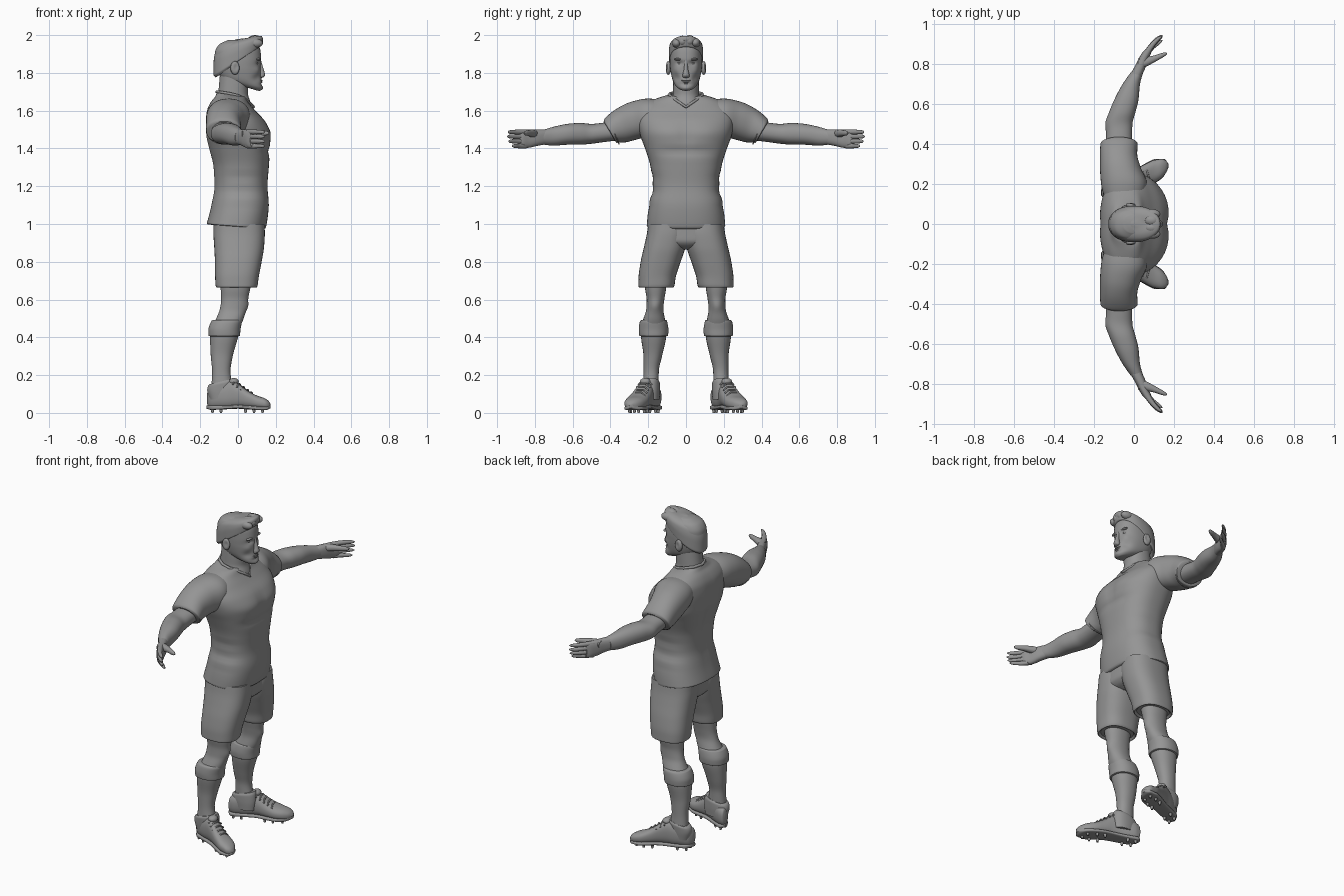
import bpy, bmesh, math
from mathutils import Vector

grey = bpy.data.materials.new("clay_grey")
grey.diffuse_color = (0.3, 0.3, 0.3, 1)
ORDER = {'X': (1, 2, 0), 'Y': (0, 2, 1), 'Z': (1, 0, 2)}   # (a, b, axis) -> xyz slots


def finish(ob, mirror):
    bpy.context.collection.objects.link(ob)
    ob.data.materials.append(grey)
    if mirror:
        m = ob.modifiers.new("mirror", 'MIRROR')
        m.use_axis = (False, True, False)
        m.use_mirror_merge = False
    return ob


def smooth_rows(rows, steps):
    """Monotone cubic interpolation between the given sections."""
    n = len(rows)
    d = [[q - p for p, q in zip(rows[i], rows[i + 1])] for i in range(n - 1)]

    def tan(i, k):
        if i == 0 or i == n - 1:
            return d[min(i, n - 2)][k]
        p, q = d[i - 1][k], d[i][k]
        return 2 * p * q / (p + q) if p * q > 0 else 0

    out = []
    for i in range(n - 1):
        for s in range(steps):
            t = s / steps
            h = (2*t**3 - 3*t*t + 1, t**3 - 2*t*t + t, 3*t*t - 2*t**3, t**3 - t*t)
            out.append([h[0]*rows[i][k] + h[1]*tan(i, k) + h[2]*rows[i+1][k] + h[3]*tan(i+1, k)
                        for k in range(6)])
    return out + [rows[-1]]


def loft(name, axis, rows, mirror=False, n=2.2, seg=40, steps=5):
    """Skin oval sections (position, a0, a1, b0, b1[, tilt along b]) along an axis."""
    rows = smooth_rows([list(r) + [0] * (6 - len(r)) for r in rows], steps)
    bm = bmesh.new()
    rings = []
    for t, a0, a1, b0, b1, tilt in rows:
        ring = []
        for i in range(seg):
            w = 2 * math.pi * i / seg
            c, s = math.cos(w), math.sin(w)
            c = math.copysign(abs(c) ** (2 / n), c)
            s = math.copysign(abs(s) ** (2 / n), s)
            p = [0, 0, 0]
            for slot, v in zip(ORDER[axis], ((a0+a1)/2 + (a1-a0)/2*c, (b0+b1)/2 + (b1-b0)/2*s, t + tilt*s)):
                p[slot] = v
            ring.append(bm.verts.new(p))
        rings.append(ring)
    for r, q in zip(rings, rings[1:]):
        for i in range(seg):
            j = (i + 1) % seg
            bm.faces.new((r[i], r[j], q[j], q[i]))
    bm.faces.new(rings[0])
    bm.faces.new(rings[-1])
    bmesh.ops.recalc_face_normals(bm, faces=bm.faces)
    me = bpy.data.meshes.new(name)
    bm.to_mesh(me)
    bm.free()
    return finish(bpy.data.objects.new(name, me), mirror)


def push(ob, centre, size, move):
    """Soft sculpting stroke, applied on both sides."""
    for s in ((1, -1) if centre[1] else (1,)):
        for v in ob.data.vertices:
            e = sum(((p - c) / r) ** 2 for p, c, r in zip(v.co, (centre[0], s*centre[1], centre[2]), size))
            v.co += Vector((move[0], s * move[1], move[2])) * math.exp(-e)


def blob(name, loc, size, mirror=False):
    bm = bmesh.new()
    bmesh.ops.create_uvsphere(bm, u_segments=20, v_segments=12, radius=1)
    for v in bm.verts:
        v.co = Vector([c + p * s for c, p, s in zip(loc, v.co, size)])
    me = bpy.data.meshes.new(name)
    bm.to_mesh(me)
    bm.free()
    return finish(bpy.data.objects.new(name, me), mirror)


def cord(name, pts, r, closed=False):
    cu = bpy.data.curves.new(name, 'CURVE')
    cu.dimensions, cu.bevel_depth, cu.bevel_resolution, cu.use_fill_caps = '3D', r, 2, True
    sp = cu.splines.new('POLY')
    sp.points.add(len(pts) - 1)
    for p, co in zip(sp.points, pts):
        p.co = (*co, 1)
    sp.use_cyclic_u = closed
    return finish(bpy.data.objects.new(name, cu), False)


# Shirt body, with chest and back modelling and a few folds
shirt = loft("shirt", 'Z', [
    (.985, -.195, .195, -.155, .135, -.012), (.99, -.208, .208, -.166, .146, -.012),
    (1.1, -.197, .197, -.142, .163), (1.2, -.176, .176, -.127, .156), (1.3, -.187, .187, -.132, .163),
    (1.4, -.217, .217, -.155, .17), (1.47, -.242, .242, -.17, .17), (1.54, -.255, .255, -.172, .145),
    (1.6, -.25, .25, -.165, .092), (1.645, -.2, .2, -.145, .055), (1.67, -.14, .14, -.125, .042),
    (1.685, -.088, .088, -.112, .03, -.01)], n=2.45, seg=64)
push(shirt, (.15, .1, 1.48), (.06, .08, .06), (.008, 0, 0))
push(shirt, (.16, .06, 1.385), (.06, .12, .02), (-.007, 0, 0))
push(shirt, (.17, 0, 1.47), (.06, .025, .07), (-.008, 0, 0))
push(shirt, (-.16, 0, 1.35), (.06, .03, .2), (.012, 0, 0))
for z in (1.09, 1.17, 1.25):
    push(shirt, (.03, .19, z), (.12, .08, .014), (0, -.006, 0))
loft("sleeve", 'Y', [
    (.08, -.13, .03, 1.52, 1.65), (.2, -.165, .065, 1.465, 1.664), (.28, -.17, .035, 1.445, 1.647, .01),
    (.35, -.17, .016, 1.432, 1.605, .025), (.4, -.168, .018, 1.43, 1.556, .032),
    (.406, -.155, .006, 1.442, 1.543, .03)], True)
cord("sleeve_seam", [(-.0755 + .09*math.cos(a), s*(.385 + .03*math.sin(a)), 1.495 + .071*math.sin(a))
                     for s in (1,) for a in [i*math.pi/16 for i in range(32)]], .003, True)
cord("sleeve_seam_right", [(-.0755 + .09*math.cos(a), -.385 - .03*math.sin(a), 1.495 + .071*math.sin(a))
                           for a in [i*math.pi/16 for i in range(32)]], .003, True)
half = [(-.09, .055, 1.697), (-.045, .085, 1.69), (.0, .085, 1.679), (.04, .06, 1.66)]
cord("collar", [(-.112, 0, 1.7)] + half + [(.082, 0, 1.62)]
     + [(x, -y, z) for x, y, z in reversed(half)], .008, True)

# Shorts
loft("shorts_hips", 'Z', [(.865, -.06, .06, -.07, .07), (.885, -.13, .13, -.105, .115),
     (.92, -.205, .205, -.122, .134), (1.03, -.19, .19, -.125, .135)], n=2.5)
loft("shorts_leg", 'Z', [
    (.675, .08, .235, -.1, .085), (.664, .07, .245, -.112, .098), (.672, .062, .252, -.118, .103),
    (.72, .054, .251, -.121, .11), (.8, .028, .24, -.122, .125), (.88, .002, .222, -.126, .138),
    (.95, -.01, .207, -.13, .142), (1.0, 0, .2, -.13, .14)], True, n=2.5)

# Legs, socks and sock cuffs
leg = loft("leg", 'Z', [
    (.15, .145, .228, -.14, -.03), (.22, .144, .224, -.137, -.04), (.3, .127, .225, -.144, -.028),
    (.4, .105, .238, -.148, 0), (.45, .102, .24, -.14, .01), (.5, .112, .225, -.115, .03),
    (.55, .12, .21, -.096, .043), (.6, .115, .208, -.089, .052), (.66, .105, .217, -.092, .065),
    (.73, .1, .22, -.1, .075)], True)
push(leg, (.05, .163, .565), (.03, .03, .03), (.008, 0, 0))
loft("sock_cuff", 'Z', [
    (.405, .108, .235, -.145, 0), (.408, .096, .247, -.156, .01), (.44, .093, .25, -.157, .013),
    (.48, .099, .245, -.144, .02), (.49, .103, .239, -.137, .019), (.493, .115, .226, -.12, .01)], True)


# Boots, turned outwards
def mid(x):
    return .177 + .4 * (x + .115)


def boot_row(x, w, z0, z1):
    return (x, mid(x) - w, mid(x) + w, z0, z1)


loft("boot", 'X', [boot_row(*r) for r in (
    (-.164, .012, .05, .1), (-.155, .03, .03, .13), (-.13, .041, .022, .145), (-.08, .045, .022, .16),
    (-.04, .045, .025, .172), (0, .048, .027, .155), (.05, .054, .024, .118), (.1, .057, .02, .092),
    (.14, .047, .019, .078), (.163, .027, .024, .062), (.173, .006, .038, .046))], True, n=2.4)
loft("boot_sole", 'X', [boot_row(*r) for r in (
    (-.166, .012, .022, .04), (-.14, .041, .016, .04), (-.08, .044, .018, .04), (0, .048, .022, .042),
    (.06, .058, .018, .04), (.11, .059, .014, .036), (.15, .043, .015, .036), (.173, .008, .025, .04))],
    True, n=4)
loft("boot_collar", 'Z', [
    (.07, .14, .225, -.15, -.01), (.12, .137, .23, -.163, -.005), (.155, .138, .232, -.158, -.008, .012),
    (.168, .144, .227, -.15, -.015, .016)], True)
blob("boot_tongue", (-.022, mid(-.022), .165), (.026, .03, .02), True)
for i in range(5):
    x, h = -.015 + i * .021, .168 - i * .015
    for s in (1, -1):
        cord("lace", [(x + .012, s*(mid(x) - .036), h - .018), (x + .004, s*(mid(x) - .015), h),
                      (x - .004, s*(mid(x) + .015), h), (x - .012, s*(mid(x) + .036), h - .018)], .0045)
for x, w in ((-.135, .022), (-.09, .026), (.04, .034), (.085, .036), (.13, .024)):
    for s in (1, -1):
        y = mid(x) + s * w
        loft("stud", 'Z', [(0, y - .006, y + .006, x - .006, x + .006),
                           (.03, y - .011, y + .011, x - .011, x + .011)], True, seg=10, steps=1)

# Arms and hands
arm = loft("arm", 'Y', [
    (.3, -.14, -.005, 1.45, 1.56), (.44, -.14, -.01, 1.433, 1.536), (.5, -.144, -.008, 1.425, 1.53),
    (.56, -.125, .007, 1.42, 1.535), (.62, -.1, .022, 1.42, 1.531), (.7, -.058, .03, 1.415, 1.515),
    (.76, -.016, .046, 1.421, 1.497)], True)
loft("palm", 'Y', [
    (.74, -.025, .038, 1.422, 1.5), (.79, .004, .06, 1.413, 1.5), (.83, .024, .074, 1.404, 1.5),
    (.865, .046, .088, 1.402, 1.499), (.882, .064, .09, 1.408, 1.492)], True, n=2.5)
for z, k in ((1.487, 0), (1.463, .004), (1.438, -.004), (1.413, -.022)):
    loft("finger", 'Y', [
        (.845, .038, .074, z - .013, z + .013), (.89 + k*.5, .07, .102, z - .0125, z + .0125),
        (.922 + k, .1, .128, z - .011, z + .011), (.937 + k, .12, .141, z - .008, z + .008),
        (.943 + k, .134, .143, z - .003, z + .003)], True, seg=16)
loft("thumb", 'X', [
    (.02, .77, .83, 1.452, 1.495), (.07, .793, .838, 1.46, 1.5), (.11, .815, .847, 1.466, 1.497),
    (.14, .832, .857, 1.468, 1.494), (.158, .844, .86, 1.472, 1.49), (.165, .851, .857, 1.478, 1.484)],
    True, seg=20)

# Neck and head
loft("neck", 'Z', [
    (1.58, -.1, .1, -.11, .083), (1.64, -.082, .082, -.11, .068), (1.69, -.069, .069, -.105, .053),
    (1.74, -.068, .068, -.1, .055), (1.8, -.066, .066, -.095, .05)])
head = loft("head", 'Z', [
    (1.716, -.015, .015, .04, .1, -.01), (1.72, -.036, .036, 0, .118, -.014),
    (1.735, -.056, .056, -.04, .128, -.014), (1.76, -.07, .07, -.08, .126, -.006),
    (1.79, -.078, .078, -.1, .121), (1.83, -.084, .084, -.116, .119), (1.87, -.086, .086, -.125, .123),
    (1.91, -.086, .086, -.122, .12), (1.95, -.076, .076, -.1, .108), (1.975, -.045, .045, -.05, .07)],
    n=2.3, seg=72, steps=6)
push(head, (.11, .034, 1.852), (.03, .02, .012), (-.012, 0, 0))
push(head, (.1, .05, 1.815), (.03, .02, .018), (.004, .002, 0))
push(head, (.1, .05, 1.77), (.04, .02, .02), (-.006, -.004, 0))
push(head, (.125, 0, 1.74), (.03, .03, .006), (-.005, 0, 0))
push(head, (.12, 0, 1.72), (.03, .022, .012), (.005, 0, 0))
loft("nose", 'Z', [
    (1.774, -.01, .01, .105, .126), (1.779, -.018, .018, .105, .138), (1.79, -.018, .018, .105, .144),
    (1.815, -.012, .012, .105, .137), (1.845, -.009, .009, .105, .128), (1.87, -.012, .012, .1, .121)])
blob("brow", (.106, .036, 1.872), (.014, .028, .007), True)
blob("eye", (.094, .034, 1.852), (.012, .014, .008), True)
blob("upper_lip", (.119, 0, 1.76), (.011, .026, .004))
blob("lower_lip", (.119, 0, 1.751), (.011, .021, .005))
ear = blob("ear", (-.016, .094, 1.826), (.024, .015, .036), True)
push(ear, (-.01, .112, 1.83), (.012, .02, .018), (0, -.01, 0))

# Hair swept up at the front
hair = loft("hair", 'Z', [
    (1.855, -.082, .082, -.118, .108, .08), (1.865, -.09, .09, -.129, .12, .075),
    (1.91, -.091, .091, -.129, .128, .055), (1.947, -.086, .086, -.118, .132, .032),
    (1.968, -.07, .07, -.096, .126, .026), (1.978, -.045, .045, -.06, .1, .018),
    (1.982, -.01, .01, -.01, .06, .004)], seg=64)
for y, z, r in ((-.05, 1.957, .024), (-.018, 1.967, .03), (.018, 1.969, .031), (.05, 1.96, .025)):
    blob("hair_lock", (.09, y, z), (.042, r, r))

bpy.ops.object.select_all(action='DESELECT')
for ob in bpy.data.objects:
    if ob.type == 'MESH':
        ob.select_set(True)
        bpy.context.view_layer.objects.active = ob
bpy.ops.object.shade_smooth_by_angle(angle=math.radians(40))
